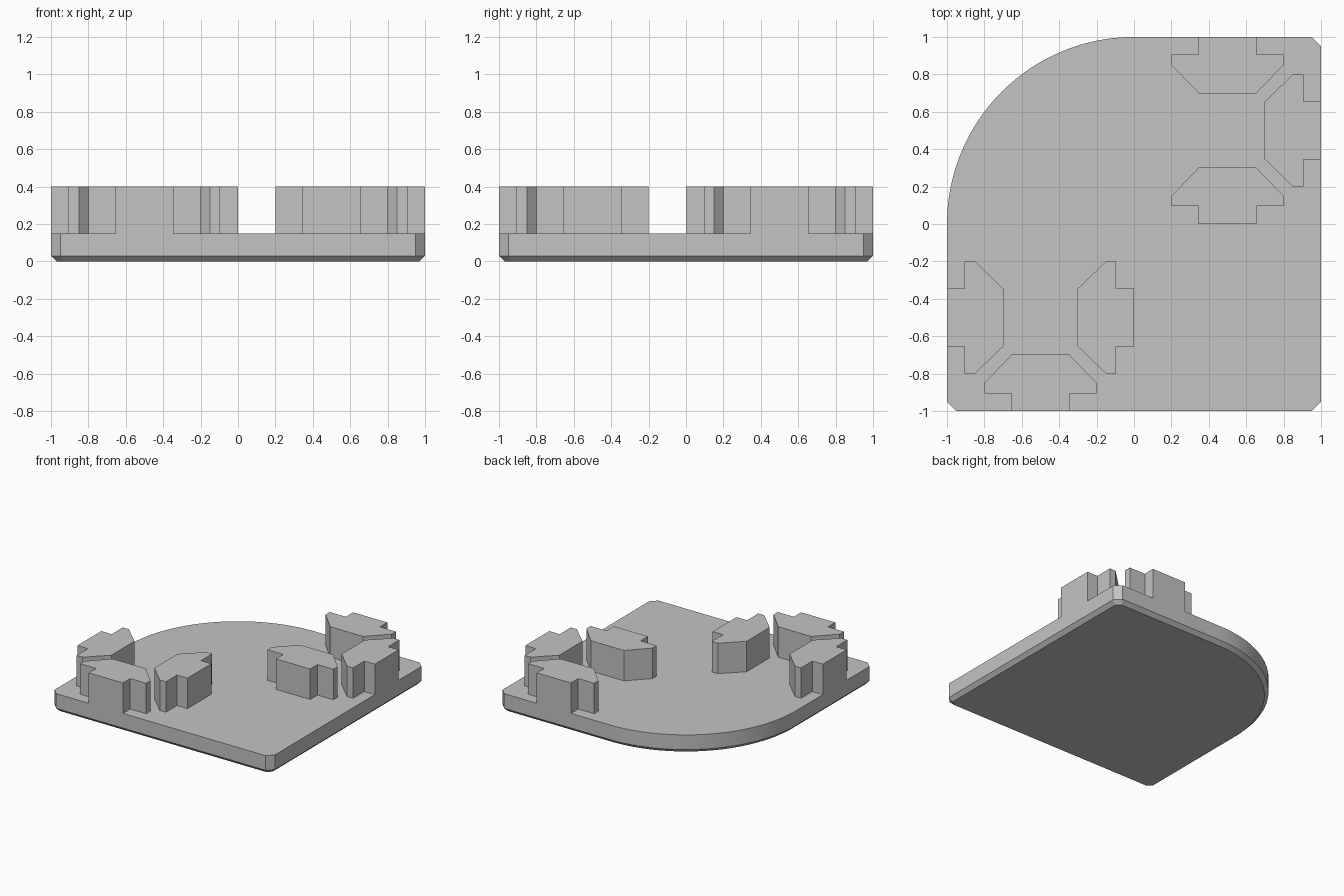
import bpy
import bmesh
import math
from mathutils import Matrix, Vector

cube = bpy.data.objects.get("Cube")
if cube:
    bpy.data.objects.remove(cube, do_unlink=True)

# Single grey plastic
GREY = (0.55, 0.55, 0.55, 1.0)
grey = bpy.data.materials.new("grey_plastic")
grey.use_nodes = True
grey.diffuse_color = GREY
grey.node_tree.nodes["Principled BSDF"].inputs["Base Color"].default_value = GREY

PLATE_TOP, CLIP_TOP = 0.15, 0.4
CHAMFER, BOTTOM_BEVEL = 0.05, 0.03


def prism(name, outline, z0, z1, bottom_bevel=0.0):
    """Extrude a counter-clockwise outline, optionally bevelling its lower rim."""
    bm = bmesh.new()
    floor = bm.faces.new([bm.verts.new((x, y, z0)) for x, y in outline])
    top = bmesh.ops.extrude_face_region(bm, geom=[floor], use_keep_orig=True)["geom"]
    bmesh.ops.translate(bm, vec=(0, 0, z1 - z0),
                        verts=[v for v in top if isinstance(v, bmesh.types.BMVert)])
    bmesh.ops.recalc_face_normals(bm, faces=bm.faces)
    if bottom_bevel:
        rim = [e for e in bm.edges if all(abs(v.co.z - z0) < 1e-5 for v in e.verts)]
        bmesh.ops.bevel(bm, geom=rim, offset=bottom_bevel, segments=1,
                        affect='EDGES', clamp_overlap=False)
    mesh = bpy.data.meshes.new(name)
    bm.to_mesh(mesh)
    bm.free()
    mesh.materials.append(grey)
    obj = bpy.data.objects.new(name, mesh)
    bpy.context.collection.objects.link(obj)
    return obj


# Base plate: three clipped corners and one large quarter-round corner
c = 1 - CHAMFER
plate_outline = [(-1, -c), (-c, -1), (c, -1), (1, -c), (1, c), (c, 1)]
STEPS = 40
for i in range(STEPS + 1):
    a = math.pi / 2 * (1 + i / STEPS)
    plate_outline.append((math.cos(a), math.sin(a)))
plate = prism("base_plate", plate_outline, 0, PLATE_TOP, BOTTOM_BEVEL)
bpy.ops.object.select_all(action='DESELECT')
plate.select_set(True)
bpy.context.view_layer.objects.active = plate
bpy.ops.object.shade_smooth_by_angle(angle=math.radians(30))

# Clip profile: stem end at the origin facing +x, head tapering towards -x
half = [(0, 0.155), (-0.095, 0.155), (-0.095, 0.3), (-0.15, 0.3), (-0.305, 0.15)]
clip_outline = half + [(x, -y) for x, y in reversed(half)]

# Position of each stem end and the direction it faces in degrees
clips = {
    "back_clip": (0.5, 1, 90),
    "left_clip": (1, 0.5, 0),
    "inner_back_clip": (0.5, 0, -90),
    "right_clip": (-1, -0.5, 180),
    "front_clip": (-0.5, -1, -90),
    "inner_front_clip": (0, -0.5, 0),
}
for name, (x, y, angle) in clips.items():
    turn = Matrix.Rotation(math.radians(angle), 2)
    outline = [turn @ Vector(p) + Vector((x, y)) for p in clip_outline]
    prism(name, outline, PLATE_TOP, CLIP_TOP)
